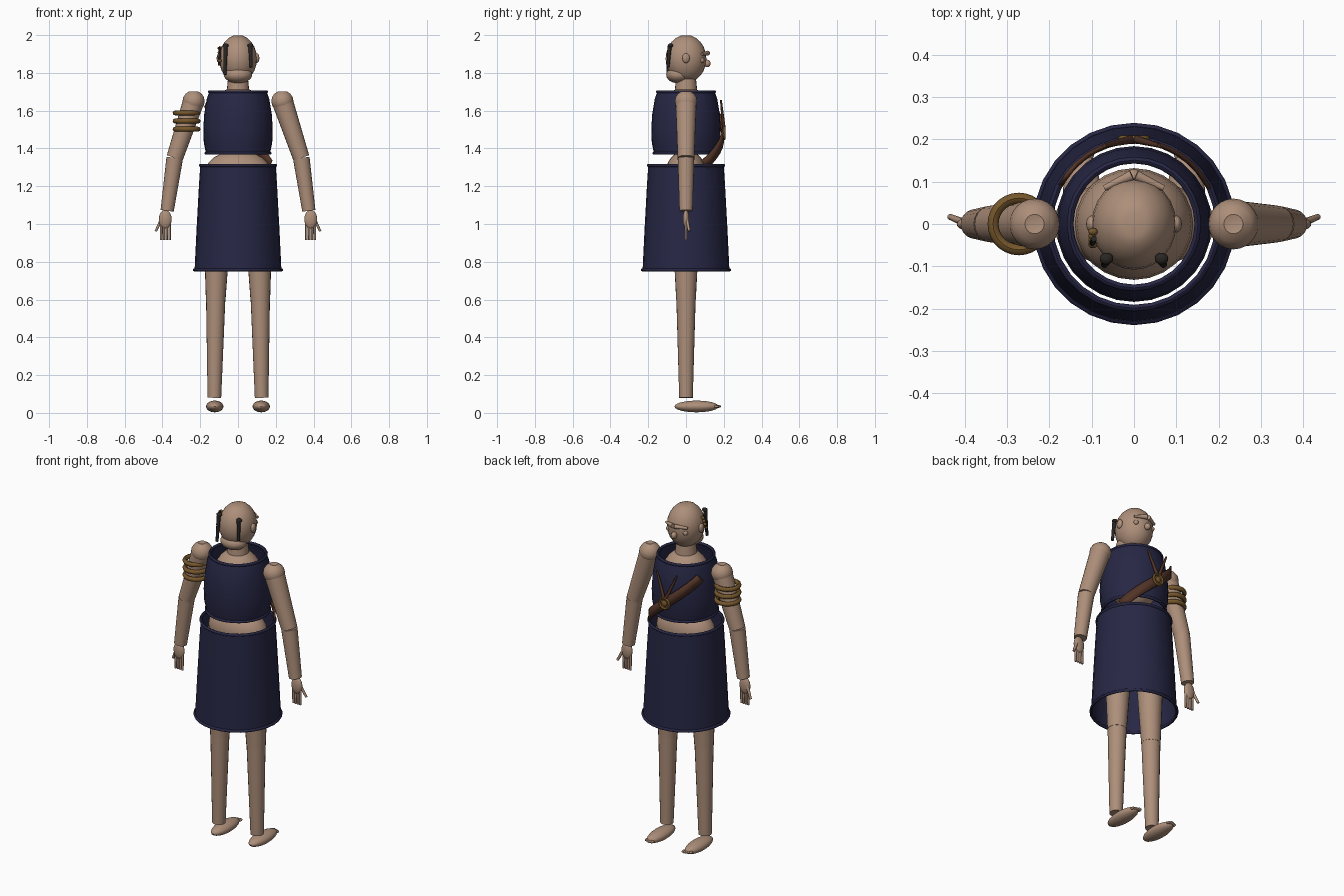
import bpy, bmesh, math
from mathutils import Vector, Matrix

cube = bpy.data.objects.get("Cube")
if cube:
    bpy.data.objects.remove(cube, do_unlink=True)


def material(name, rgb):
    m = bpy.data.materials.new(name)
    m.use_nodes = True
    m.diffuse_color = (*rgb, 1)
    m.node_tree.nodes["Principled BSDF"].inputs["Base Color"].default_value = (*rgb, 1)
    return m


SKIN = material("skin", (0.42, 0.275, 0.195))
NAVY = material("navy cloth", (0.02, 0.02, 0.06))
BRONZE = material("bronze", (0.18, 0.095, 0.025))
LEATHER = material("brown leather", (0.085, 0.034, 0.02))
HAIR = material("dark hair", (0.022, 0.019, 0.017))


def finish(bm, name, mat):
    bmesh.ops.recalc_face_normals(bm, faces=bm.faces)
    mesh = bpy.data.meshes.new(name)
    bm.to_mesh(mesh)
    bm.free()
    mesh.materials.append(mat)
    ob = bpy.data.objects.new(name, mesh)
    bpy.context.collection.objects.link(ob)
    bpy.ops.object.select_all(action="DESELECT")
    ob.select_set(True)
    bpy.context.view_layer.objects.active = ob
    bpy.ops.object.shade_smooth_by_angle(angle=math.radians(45))
    return ob


def ball(name, mat, centre, radii, rings=12, dimple=0.0):
    bm = bmesh.new()
    bmesh.ops.create_uvsphere(bm, u_segments=24, v_segments=rings, radius=1)
    top = max(bm.verts, key=lambda v: v.co.z)
    for v in bm.verts:
        v.co = Vector(v.co[i] * radii[i] for i in range(3)) + Vector(centre)
    top.co.z -= dimple
    return finish(bm, name, mat)


def limb(name, mat, a, b, ra, rb, sides=20):
    """Tapered round bar from a to b."""
    a, b = Vector(a), Vector(b)
    bm = bmesh.new()
    bmesh.ops.create_cone(bm, cap_ends=True, segments=sides, radius1=ra,
                          radius2=rb, depth=(b - a).length)
    turn = (b - a).to_track_quat("Z", "Y").to_matrix().to_4x4()
    bm.transform(Matrix.Translation((a + b) / 2) @ turn)
    return finish(bm, name, mat)


def revolve(name, mat, profile, sides=28, closed=False, place=None):
    """Spin (radius, z) points about z; closed profiles make rings."""
    bm = bmesh.new()
    loops = [[bm.verts.new((r * math.cos(math.tau * i / sides),
                            r * math.sin(math.tau * i / sides), z))
              for i in range(sides)] for r, z in profile]
    pairs = list(zip(loops, loops[1:])) + ([(loops[-1], loops[0])] if closed else [])
    for p, q in pairs:
        for i in range(sides):
            j = (i + 1) % sides
            bm.faces.new((p[i], p[j], q[j], q[i]))
    if place:
        bm.transform(place)
    return finish(bm, name, mat)


def ring(name, mat, centre, radius, tube, turn=None):
    section = [(radius + tube * math.cos(math.tau * k / 8),
                tube * math.sin(math.tau * k / 8)) for k in range(8)]
    place = Matrix.Translation(centre) @ (turn or Matrix())
    return revolve(name, mat, section, closed=True, place=place)


# Head and face (the face looks along +y)
ball("head", SKIN, (0, 0, 1.875), (0.1, 0.108, 0.126), dimple=0.01)
ball("jaw", SKIN, (0, -0.04, 1.79), (0.075, 0.065, 0.045))
ball("nose", SKIN, (0, 0.112, 1.85), (0.016, 0.018, 0.02))
for side, s in (("right", -1), ("left", 1)):
    ball(side + "_ear", SKIN, (0.1 * s, 0, 1.878), (0.013, 0.02, 0.026))
    ball(side + "_eye", SKIN, (0.055 * s, 0.083, 1.867), (0.014, 0.014, 0.014))
    limb(side + "_brow", SKIN, (0.005 * s, 0.115, 1.905), (0.07 * s, 0.085, 1.9), 0.013, 0.007, 10)

# Braids hanging behind the head, with a bead strand on one side
for side, s, low in (("right", -1, 1.79), ("left", 1, 1.83)):
    limb(side + "_braid", HAIR, (0.065 * s, -0.086, 1.945), (0.07 * s, -0.096, low), 0.011, 0.008, 10)
    ball(side + "_braid_knot", HAIR, (0.065 * s, -0.082, 1.945), (0.016, 0.014, 0.011), 8)
limb("bead_strand", HAIR, (-0.095, -0.035, 1.94), (-0.1, -0.05, 1.84), 0.007, 0.007, 8)
for k in range(4):
    ball(f"bead_{k + 1}", BRONZE, (-0.097, -0.018 - 0.01 * k, 1.93 - 0.022 * k), (0.011, 0.009, 0.009), 8)

# Body
limb("neck", SKIN, (0, 0, 1.68), (0, 0, 1.8), 0.062, 0.05)
ball("chest", SKIN, (0, 0, 1.56), (0.14, 0.132, 0.17))
ball("hips", SKIN, (0, 0, 1.265), (0.178, 0.11, 0.125))

# Arms, hands and fingers
for side, s in (("right", -1), ("left", 1)):
    shoulder, elbow, wrist = (0.235 * s, 0, 1.65), (0.335 * s, 0, 1.35), (0.375 * s, 0, 1.07)
    ball(side + "_shoulder", SKIN, (0.235 * s, 0, 1.65), (0.059, 0.06, 0.057), 8, 0.01)
    limb(side + "_upper_arm", SKIN, shoulder, elbow, 0.056, 0.044)
    limb(side + "_forearm", SKIN, elbow, wrist, 0.044, 0.035)
    ball(side + "_hand", SKIN, (0.385 * s, 0, 1.025), (0.034, 0.017, 0.05))
    for k in range(4):
        x = 0.362 + 0.015 * k
        limb(f"{side}_finger_{k + 1}", SKIN, (x * s, 0, 1.0), (x * s, 0, 0.915), 0.007, 0.006, 8)
    limb(side + "_thumb", SKIN, (0.405 * s, 0.005, 1.025), (0.435 * s, 0.017, 0.962), 0.009, 0.007, 8)

# Legs, feet and toes
for side, s in (("right", -1), ("left", 1)):
    limb(side + "_thigh", SKIN, (0.105 * s, 0, 1.22), (0.118 * s, 0, 0.6), 0.085, 0.052)
    limb(side + "_shin", SKIN, (0.118 * s, 0, 0.6), (0.125 * s, 0, 0.08), 0.051, 0.036)
    ball(side + "_foot", SKIN, (0.123 * s, 0.056, 0.034), (0.046, 0.117, 0.031))
    for k in range(5):
        ball(f"{side}_toe_{k + 1}", SKIN, ((0.101 + 0.011 * k) * s, 0.172 - 0.004 * abs(k - 1), 0.034),
             (0.007, 0.015, 0.007), 6)

# Bodice and skirt, open at both ends, with rolled hems
revolve("bodice", NAVY, [(0.152, 1.70), (0.166, 1.66), (0.179, 1.58), (0.184, 1.5),
                         (0.181, 1.43), (0.17, 1.375)])
revolve("skirt", NAVY, [(0.2, 1.31), (0.207, 1.2), (0.219, 0.98), (0.23, 0.755)])
for name, radius, z in (("collar_hem", 0.151, 1.7), ("bodice_hem", 0.17, 1.375),
                        ("waist_hem", 0.199, 1.31), ("skirt_hem", 0.231, 0.757)):
    ring(name, NAVY, (0, 0, z), radius, 0.008)

# Armlets on one upper arm
for k in range(3):
    ring(f"armlet_{k + 1}", BRONZE, (-0.272, 0, 1.588 - 0.043 * k), 0.061, 0.013)

# Leather sash wrapped diagonally over the face side
bm = bmesh.new()
edge = []
for k in range(13):
    t = k / 12
    a = math.radians(-58 + 118 * t)
    z, half = 1.64 - 0.325 * t, 0.027
    pair = []
    for e in (-half, half):
        b = a + e * 0.65 / 0.2
        pair.append(bm.verts.new((0.197 * math.sin(b), 0.197 * math.cos(b), z + e * 0.76)))
    edge.append(pair)
for p, q in zip(edge, edge[1:]):
    bm.faces.new((p[0], p[1], q[1], q[0]))
sash = finish(bm, "sash", LEATHER)
thick = sash.modifiers.new("thickness", "SOLIDIFY")
thick.thickness = 0.01
thick.offset = 0

# Round brooch with two leather pins above it
upright = Matrix.Rotation(math.pi / 2, 4, "X")
ring("brooch_rim", BRONZE, (0, 0.202, 1.482), 0.031, 0.007, upright)
ball("brooch_boss", BRONZE, (0, 0.2, 1.482), (0.018, 0.01, 0.018), 8)
limb("brooch_plate", BRONZE, (0, 0.195, 1.482), (0, 0.203, 1.482), 0.029, 0.029)
for name, x in (("left_pin", 0.06), ("right_pin", -0.07)):
    limb(name, LEATHER, (0.1 * x, 0.2, 1.51), (x, 0.185, 1.655), 0.01, 0.005, 8)
